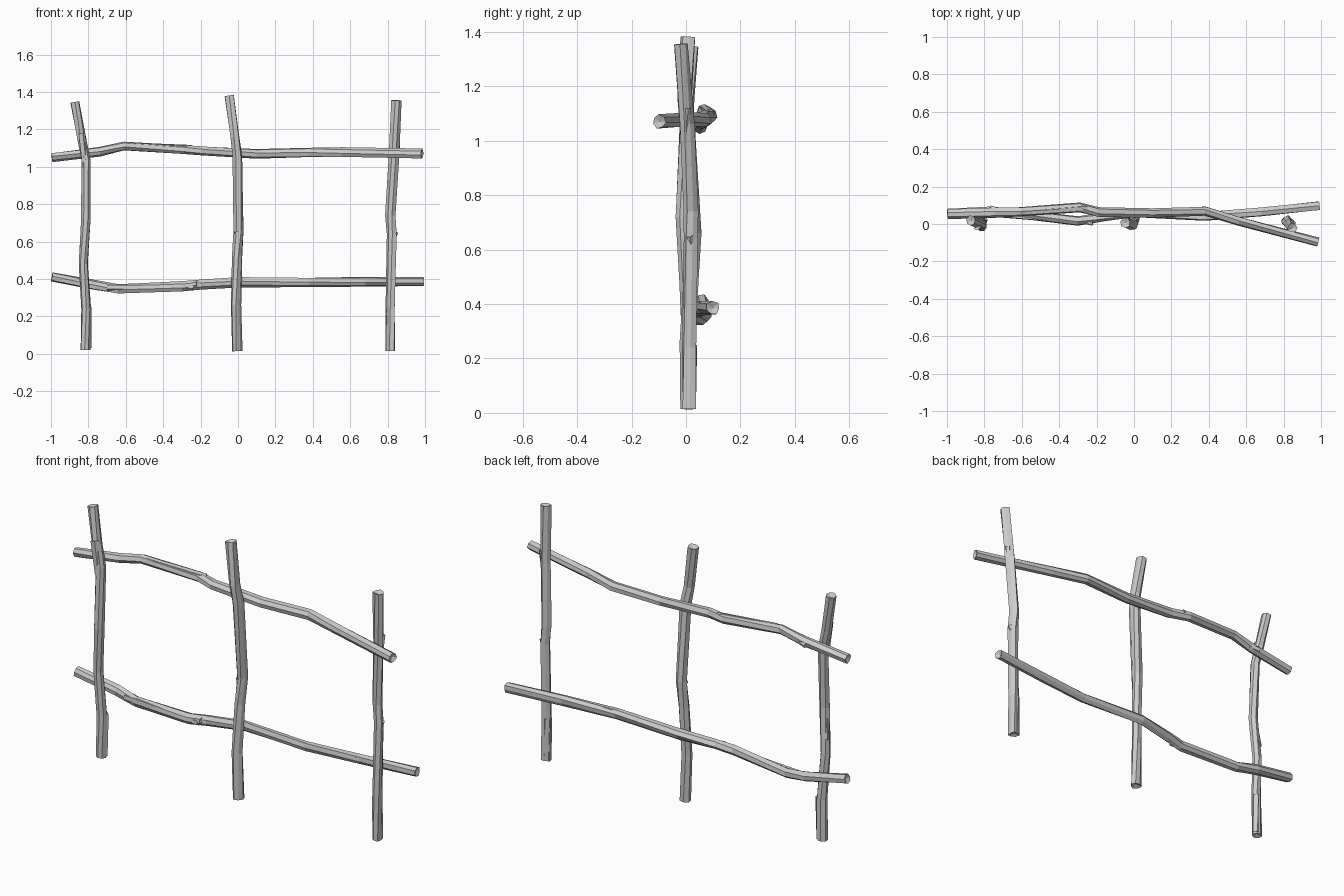
import bpy, bmesh, math, random
from mathutils import Vector

if "Cube" in bpy.data.objects:
    bpy.data.objects.remove(bpy.data.objects["Cube"], do_unlink=True)

wood = bpy.data.materials.new("weathered_grey_wood")
wood.use_nodes = True
GREY = (0.6, 0.6, 0.6, 1)
wood.diffuse_color = GREY
wood.node_tree.nodes["Principled BSDF"].inputs["Base Color"].default_value = GREY


def branch(name, path, radius, seed, sides=7, dent=0.012):
    """Loft an uneven faceted log along a path, with hollowed end cuts."""
    rng = random.Random(seed)
    pts = [Vector(p) for p in path]
    profile = [rng.uniform(0.85, 1.12) for _ in range(sides)]
    bm = bmesh.new()
    rings = []
    for i, p in enumerate(pts):
        t = (pts[min(i + 1, len(pts) - 1)] - pts[max(i - 1, 0)]).normalized()
        u = Vector((0, 1, 0)).cross(t).normalized()
        v = t.cross(u)
        ring = []
        for k in range(sides):
            a = math.tau * (k + 0.2 * i) / sides
            r = radius * profile[k] * rng.uniform(0.93, 1.07)
            ring.append(bm.verts.new(p + r * (u * math.cos(a) + v * math.sin(a))))
        rings.append(ring)
    for a, b in zip(rings, rings[1:]):
        for k in range(sides):
            n = (k + 1) % sides
            bm.faces.new((a[k], a[n], b[n], b[k]))
    # Hollowed saw cuts
    for ring, end, inner in ((rings[0], pts[0], pts[1]), (rings[-1], pts[-1], pts[-2])):
        mid = bm.verts.new(end + (inner - end).normalized() * dent)
        for k in range(sides):
            bm.faces.new((ring[k], ring[(k + 1) % sides], mid))
    bmesh.ops.recalc_face_normals(bm, faces=bm.faces)
    mesh = bpy.data.meshes.new(name)
    bm.to_mesh(mesh)
    bm.free()
    mesh.materials.append(wood)
    obj = bpy.data.objects.new(name, mesh)
    bpy.context.collection.objects.link(obj)
    return obj


# Upright posts
branch("right_post", [(-.815, .01, .02), (-.81, .01, .24), (-.825, 0, .48), (-.81, -.015, .72),
                      (-.812, 0, 1.04), (-.835, .005, 1.15), (-.87, .02, 1.345)], .027, 3)
branch("middle_post", [(-.003, .008, .014), (-.01, .008, .26), (-.002, .02, .52), (.007, .03, .66),
                       (0, .005, 1.06), (-.015, -.005, 1.16), (-.045, .008, 1.38)], .027, 5)
branch("left_post", [(.815, .012, .014), (.815, .012, .24), (.822, .016, .64),
                     (.815, .015, .74), (.832, 0, 1.06), (.846, -.022, 1.355)], .027, 8)

# Horizontal rails
branch("upper_rail", [(-.995, .05, 1.05), (-.74, .06, 1.08), (-.61, .065, 1.11), (-.29, .088, 1.09),
                      (-.19, .062, 1.083), (.1, .06, 1.068), (.38, .07, 1.075), (.56, .015, 1.075),
                      (.985, -.098, 1.07)], .026, 11)
branch("lower_rail", [(-.995, .055, .41), (-.76, .07, .365), (-.64, .055, .345), (-.3, .015, .36),
                      (-.2, .03, .37), (0, .06, .383), (.38, .04, .382), (.68, .065, .385),
                      (.992, .1, .385)], .026, 14)

# Split slivers and knots that break up the log outlines
slivers = (
    ("right_post_base_sliver", (-.805, .017, .03), (-.803, .02, .25), .019),
    ("right_post_middle_sliver", (-.832, .002, .56), (-.812, -.02, .75), .018),
    ("right_post_top_sliver", (-.815, -.008, 1.0), (-.838, -.014, 1.18), .018),
    ("middle_post_knot", (.008, .028, .62), (-.012, .014, .656), .014),
    ("left_post_base_sliver", (.808, .018, .02), (.806, .018, .24), .019),
    ("left_post_knot", (.834, .018, .62), (.846, .014, .65), .011),
    ("left_post_top_sliver", (.838, -.002, 1.0), (.85, .004, 1.12), .016),
    ("upper_rail_knot", (-.7, .066, 1.085), (-.77, .085, 1.075), .014),
    ("upper_rail_sliver", (-.58, .06, 1.115), (-.25, .088, 1.1), .019),
    ("lower_rail_knot", (-.27, .016, .366), (-.22, .002, .374), .014),
    ("lower_rail_sliver", (-.7, .05, .352), (-.24, .01, .357), .019),
    ("lower_rail_end_sliver", (.4, .04, .39), (.67, .058, .387), .02),
)
for seed, (name, start, end, radius) in enumerate(slivers):
    branch(name, [start, end], radius, seed + 20, sides=5, dent=0.004)
